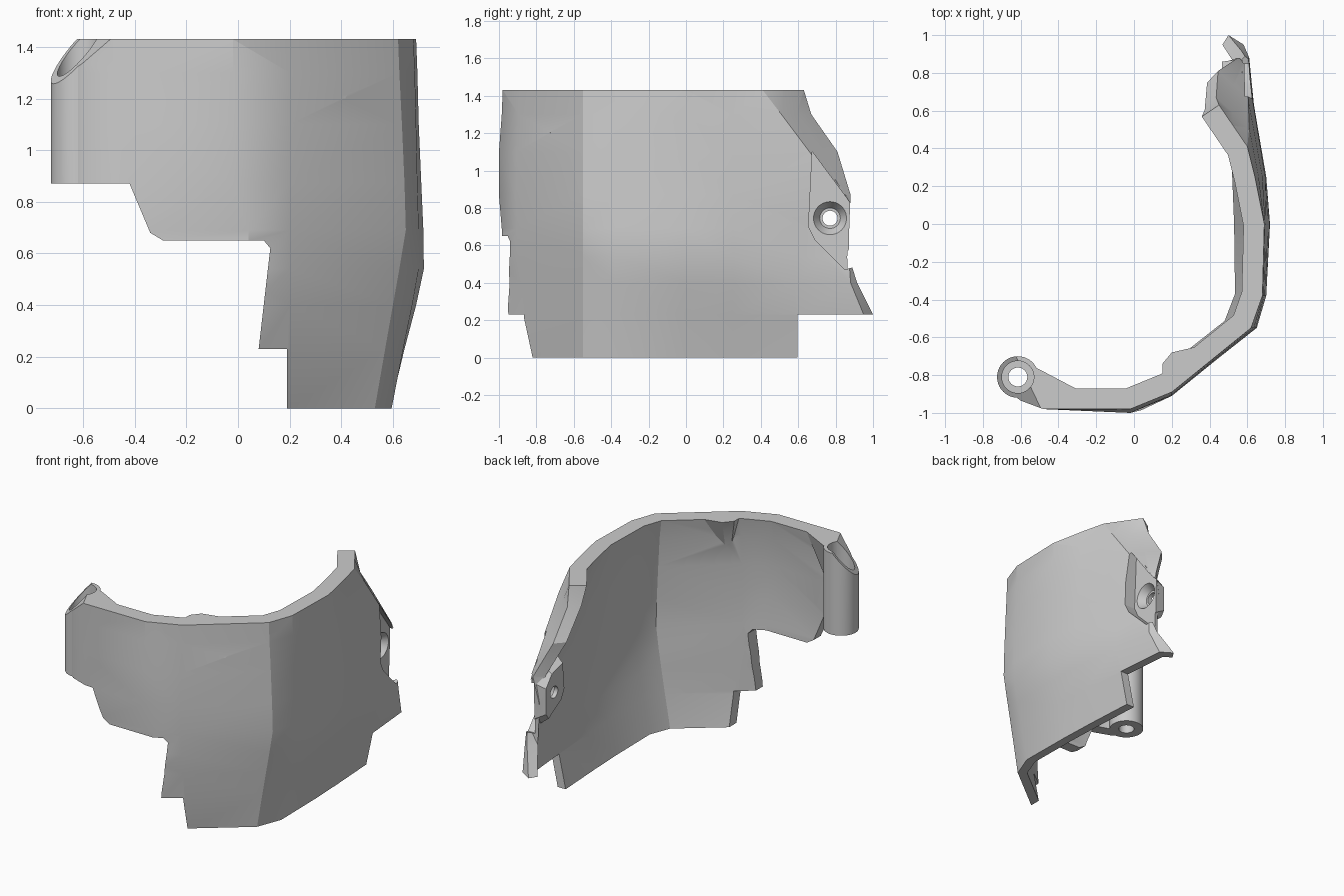
import bpy, bmesh, math
from mathutils import Vector, Matrix

old = bpy.data.objects.get("Cube")
if old:
    bpy.data.objects.remove(old, do_unlink=True)

grey = bpy.data.materials.new("plain_grey")
grey.use_nodes = True
grey.diffuse_color = (0.6, 0.6, 0.6, 1)
grey.node_tree.nodes["Principled BSDF"].inputs["Base Color"].default_value = (0.6, 0.6, 0.6, 1)


def make(name, bm):
    bmesh.ops.recalc_face_normals(bm, faces=bm.faces)
    me = bpy.data.meshes.new(name)
    bm.to_mesh(me)
    bm.free()
    me.materials.append(grey)
    ob = bpy.data.objects.new(name, me)
    bpy.context.collection.objects.link(ob)
    return ob


def prism(name, pts, axis, lo, hi, taper=None):
    """Extrude a 2D outline along an axis; taper maps the low-end points."""
    bm = bmesh.new()
    rings = []
    for h in (lo, hi):
        ring = []
        for p in pts:
            a, b = taper(p) if taper and h == lo else p
            co = {"x": (h, a, b), "y": (a, h, b), "z": (a, b, h)}[axis]
            ring.append(bm.verts.new(co))
        rings.append(ring)
    n = len(pts)
    for ring in rings:
        bm.faces.new(ring)
    for i in range(n):
        j = (i + 1) % n
        bm.faces.new((rings[0][i], rings[0][j], rings[1][j], rings[1][i]))
    return make(name, bm)


def cylinder(name, start, end, r1, r2=None):
    start, end = Vector(start), Vector(end)
    d = end - start
    m = Matrix.Translation((start + end) / 2) @ d.to_track_quat("Z", "Y").to_matrix().to_4x4()
    bm = bmesh.new()
    bmesh.ops.create_cone(bm, cap_ends=True, segments=40, radius1=r1,
                          radius2=r1 if r2 is None else r2, depth=d.length, matrix=m)
    return make(name, bm)


def apply(target, tool, op):
    mod = target.modifiers.new(op, "BOOLEAN")
    mod.object, mod.operation, mod.solver = tool, op, "EXACT"
    bpy.context.view_layer.objects.active = target
    bpy.ops.object.modifier_apply(modifier=mod.name)
    bpy.data.objects.remove(tool, do_unlink=True)


# Shell: plan stations lofted over these heights, with wall thickness per height
levels = [0, .23, .4, .54, .69, .87, 1.1, 1.3, 1.43]
walls = [.06, .06, .07, .08, .08, .08, .085, .09, .11]
xs_corner = [.53, .57, .60, .625, .65, .645, .635, .625, .62]
xs_side = [.595, .64, .675, .70, .70, .695, .69, .685, .68]
xs_mid = [.59, .645, .69, .72, .718, .71, .70, .695, .69]
xs_rear = [.58, .635, .68, .70, .70, .695, .68, .66, .64]
ys_front = [-.97, -.98, -.98, -.98, -.985, -1.0, -1.0, -.985, -.98]
ys_bend = [-.81, -.86, -.88, -.90, -.905, -.91, -.905, -.895, -.89]
crease = [(.56, .60), (.61, .60), (.64, .58), (.64, .6), (.63, .63),
          (.60, .83), (.605, .66), (.61, .51), (.60, .41)]
back = [(.48, .97), (.50, 1.0), (.57, .915), (.60, .87), (.59, .88),
        (.55, .88), (.445, .81), (.435, .67), (.45, .63)]
lip = {0: (.55, .93), 1: (.58, .95), 2: (.61, .88)}


def plan(k):
    front_x = .04 if levels[k] < .8 else -.02
    c, b = Vector(crease[k]), Vector(back[k])
    pts = [(-.66, -.89), (-.60, -.935), (-.48, -.98), (front_x, ys_front[k]), (.2, ys_bend[k]),
           (xs_corner[k], -.55), (xs_side[k], -.38), (xs_mid[k], 0),
           (xs_rear[k], .25), c, lip.get(k, (c + b) / 2), b]
    return [Vector(p) for p in pts]


def inset(pts, t):
    out = []
    for i, p in enumerate(pts):
        dirs = []
        if i:
            dirs.append((p - pts[i - 1]).normalized())
        if i < len(pts) - 1:
            dirs.append((pts[i + 1] - p).normalized())
        d = sum(dirs, Vector((0, 0))).normalized()
        out.append(p + Vector((-d.y, d.x)) * t / max(d.dot(dirs[0]), .7))
    return out


bm = bmesh.new()
rows = []
for k, z in enumerate(levels):
    outer = plan(k)
    loop = outer + inset(outer, walls[k])[::-1]
    rows.append([bm.verts.new((p.x, p.y, z)) for p in loop])
n = len(rows[0])
for a, b in zip(rows, rows[1:]):
    for i in range(n):
        j = (i + 1) % n
        bm.faces.new((a[i], a[j], b[j], b[i]))
for row in (rows[0], rows[-1]):
    for i in range(n // 2 - 1):
        bm.faces.new((row[i], row[i + 1], row[n - 2 - i], row[n - 1 - i]))
bmesh.ops.triangulate(bm, faces=bm.faces)
shell = make("curved_panel", bm)

# Screw tube, its web, the inner corner gusset and the rear screw boss
tx, ty = -.615, -.81
apply(shell, cylinder("screw_tube", (tx, ty, .87), (tx, ty, 1.6), .11), "UNION")
apply(shell, prism("tube_web", [(-.55, -.75), (-.5, -.77), (-.31, -.87), (-.33, -.93), (-.6, -.9)],
                   "z", 1.15, 1.43, lambda p: (p[0] * .5 - .28, p[1] * .4 - .54)), "UNION")
gusset = [(.08, -.89), (.15, -.82), (.15, -.74), (.2, -.68), (.33, -.65), (.5, -.53),
          (.55, -.57), (.2, -.84)]
apply(shell, prism("corner_gusset", gusset, "z", 1.2, 1.43,
                   lambda p: (p[0] * .5 + .14, p[1] * .4 - .5)), "UNION")
recess = [(.675, 1.1), (.655, .7), (.69, .63), (.85, .47), (.95, .5), (.95, .73)]
boss = [(.66, 1.0), (.64, .72), (.68, .62), (.84, .5), (.875, .56), (.875, .83), (.8, .95)]
apply(shell, prism("screw_boss", boss, "x", .465, .575,
                   lambda p: ((p[0] - .77) * .85 + .77, (p[1] - .745) * .65 + .745)), "UNION")

# Stepped lower edge and rear notch
step = [(-1, -.1), (-1, .87), (-.42, .87), (-.34, .68), (-.29, .65), (.1, .65),
        (.125, .62), (.08, .23), (.19, .23), (.19, -.1)]
apply(shell, prism("step_cut", step, "y", -1.5, 1.5), "DIFFERENCE")
apply(shell, prism("rear_cut", [(.595, -.1), (1.3, -.1), (1.3, .23), (.595, .23)], "x", 0, 1), "DIFFERENCE")

# Screw openings
apply(shell, cylinder("tube_bore", (tx, ty, .5), (tx, ty, 2), .05), "DIFFERENCE")
apply(shell, cylinder("tube_counterbore", (tx, ty, 1.05), (tx, ty, 2), .085), "DIFFERENCE")
apply(shell, prism("recess_cut", recess, "x", .545, 1), "DIFFERENCE")
apply(shell, cylinder("countersink", (.495, .77, .745), (.555, .77, .745), .055, .095), "DIFFERENCE")
apply(shell, cylinder("screw_hole", (.2, .77, .745), (.8, .77, .745), .04), "DIFFERENCE")

# Slanted tube mouth and flat top
normal = Vector((-1.05, -.5, 1)).normalized()
slant = Matrix.Translation(Vector((tx, ty, 1.385)) + normal * .5) @ normal.to_track_quat("Z", "Y").to_matrix().to_4x4()
bm = bmesh.new()
bmesh.ops.create_cube(bm, size=1, matrix=slant)
apply(shell, make("mouth_cut", bm), "DIFFERENCE")
apply(shell, prism("top_cut", [(-2, -2), (2, -2), (2, 2), (-2, 2)], "z", 1.4299, 2), "DIFFERENCE")

bpy.ops.object.select_all(action="DESELECT")
shell.select_set(True)
bpy.context.view_layer.objects.active = shell
bpy.ops.object.shade_smooth_by_angle(angle=math.radians(25))
